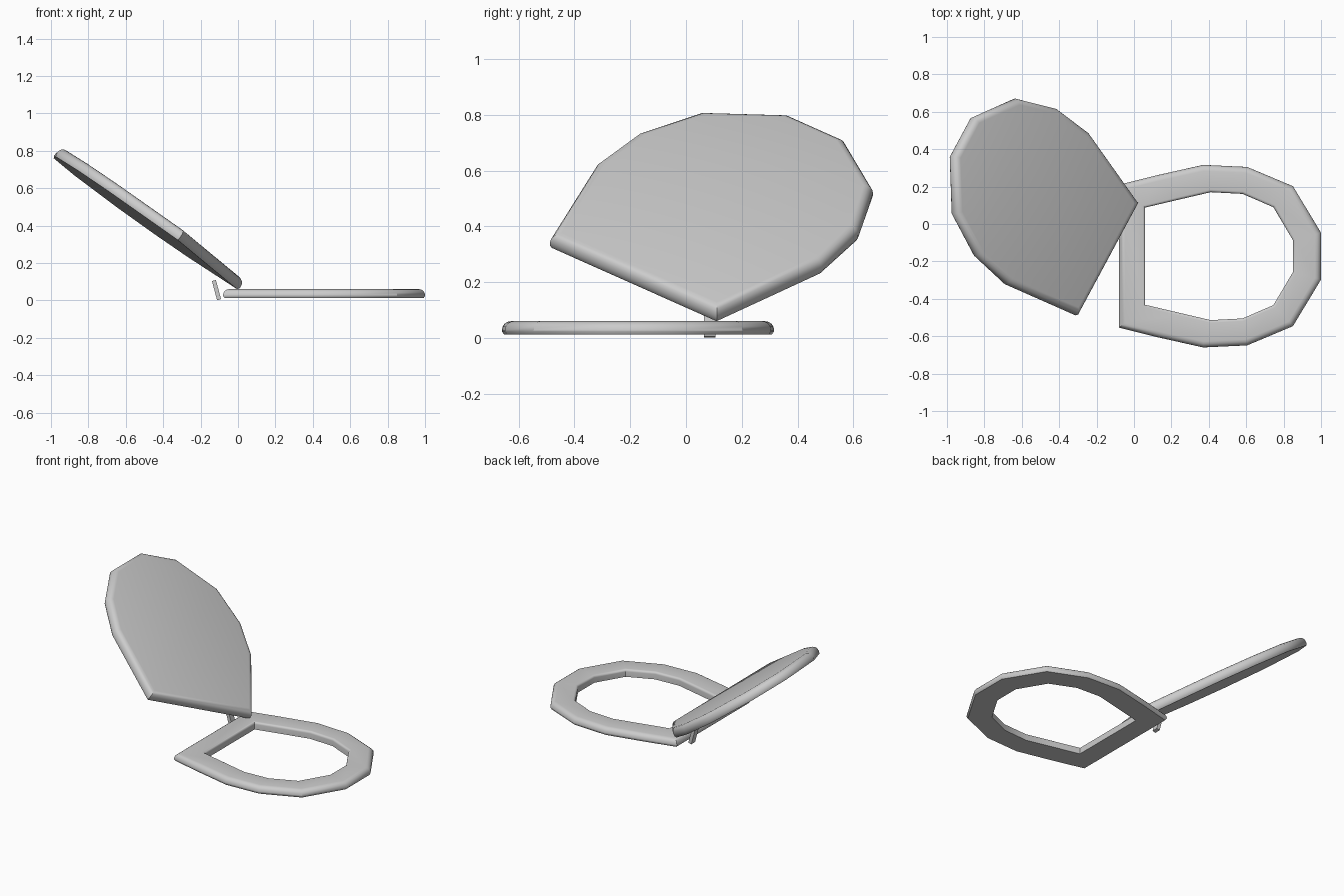
import bpy, bmesh, math
from mathutils import Vector, Matrix

if "Cube" in bpy.data.objects:
    bpy.data.objects.remove(bpy.data.objects["Cube"])


def mirrored(half):
    """Closed outline (counter-clockwise) from its +y half, back to front."""
    return [Vector((x, -y)) for x, y in half] + [Vector((x, y)) for x, y in reversed(half)]


def inset(loop, d):
    """Move every edge of a counter-clockwise outline inward by d."""
    out = []
    for i, p in enumerate(loop):
        a = (p - loop[i - 1]).normalized()
        b = (loop[(i + 1) % len(loop)] - p).normalized()
        na, nb = Vector((-a.y, a.x)), Vector((-b.y, b.x))
        out.append(p + (na + nb) * d / (1 + na.dot(nb)))
    return out


def loft(name, layers, matrix, ring=False):
    """Bridge stacked (outline, z) layers; close as a ring or cap both ends."""
    bm = bmesh.new()
    loops = [[bm.verts.new((p.x, p.y, z)) for p in pts] for pts, z in layers]
    pairs = list(zip(loops, loops[1:])) + ([(loops[-1], loops[0])] if ring else [])
    for a, b in pairs:
        n = len(a)
        for i in range(n):
            j = (i + 1) % n
            bm.faces.new((a[i], a[j], b[j], b[i]))
    if not ring:
        bm.faces.new(loops[0])
        bm.faces.new(loops[-1])
    bmesh.ops.recalc_face_normals(bm, faces=bm.faces)
    return finish(name, bm, matrix)


def finish(name, bm, matrix, smooth=True):
    me = bpy.data.meshes.new(name)
    bm.to_mesh(me)
    bm.free()
    ob = bpy.data.objects.new(name, me)
    ob.matrix_world = matrix
    bpy.context.collection.objects.link(ob)
    if smooth:
        bpy.ops.object.select_all(action='DESELECT')
        ob.select_set(True)
        bpy.context.view_layer.objects.active = ob
        bpy.ops.object.shade_smooth_by_angle(angle=math.radians(35))
    return ob


def rounded(height, radius, steps=4):
    """(inset, z) pairs of a wall whose upper edge is rounded."""
    arc = [math.pi / 2 * k / steps for k in range(steps + 1)]
    return [(radius * (1 - math.cos(t)), height - radius * (1 - math.sin(t))) for t in arc]


# Seat ring: flat below, rounded on top
outer = mirrored([(-.08, .382), (.12, .432), (.37, .488), (.605, .477), (.85, .374), (1, .125)])
inner = mirrored([(.06, .26), (.23, .30), (.41, .342), (.58, .333), (.745, .262), (.85, .085)])
layers = [(inset(outer, .008), 0), (outer, .012)]
layers += [(inset(outer, d), z) for d, z in rounded(.048, .032)]
layers += [(inset(inner, -d), z) for d, z in reversed(rounded(.048, .014))]
layers += [(inner, 0)]
loft("seat", layers, Matrix.Translation((0, -.172, .012)), ring=True)

# Lid: solid panel, twisted loose from its hinge and leaning back
lid = mirrored([(0, .365), (.475, .492), (.72, .48), (.965, .375), (1.143, .125)])
layers = [(inset(lid, .006), -.03), (lid, -.018)]
layers += [(inset(lid, d), z) for d, z in rounded(.03, .034)]
u = Vector((-.441, -.82, .365)).normalized()
v = Vector((-.686, .556, .469))
v = (v - u * v.dot(u)).normalized()
n = v.cross(u)
pose = Matrix((v, u, n)).transposed().to_4x4()
pose.translation = (-.142, -.188, .213)
loft("lid", layers, pose)

# Small broken hinge bracket behind the seat
bm = bmesh.new()
bmesh.ops.create_cube(bm, size=1, matrix=Matrix.Diagonal((.022, .04, .106, 1)))
finish("hinge_bracket", bm, Matrix.Translation((-.115, .085, .055)) @ Matrix.Rotation(math.radians(-15), 4, 'Y'), smooth=False)
